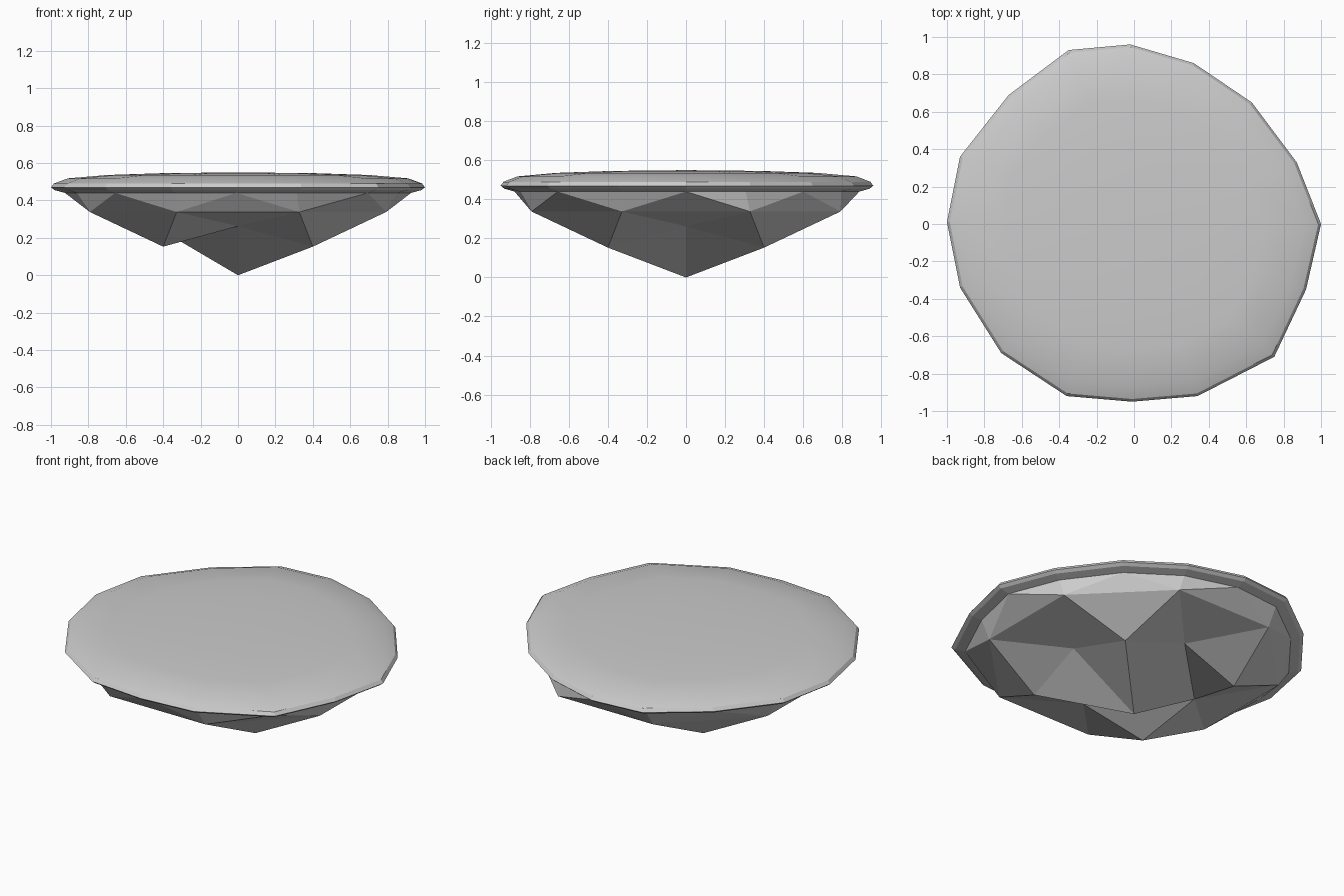
import bpy, bmesh
from math import sin, cos, pi
from mathutils import Vector

if "Cube" in bpy.data.objects:
    bpy.data.objects.remove(bpy.data.objects["Cube"])

# Slightly irregular sixteen-sided girdle outline, counter-clockwise from +x
outline = [(1, 0), (.87, .33), (.63, .65), (.32, .86), (-.02, .96), (-.35, .93),
           (-.67, .69), (-.93, .36), (-1, .01), (-.93, -.34), (-.71, -.69), (-.36, -.92),
           (-.01, -.95), (.34, -.92), (.75, -.71), (.92, -.35)]

bm = bmesh.new()


def ring(scale, z):
    return [bm.verts.new((x * scale, y * scale, z)) for x, y in outline]


def bridge(a, b, smooth=False):
    for i in range(16):
        j = (i + 1) % 16
        bm.faces.new((a[i], a[j], b[j], b[i])).smooth = smooth


def polar(r, deg, z):
    a = deg * pi / 180
    return bm.verts.new((r * cos(a), r * sin(a), z))


# Girdle: thin bands around the widest line
lower = ring(.925, .44)
girdle_low = ring(.98, .455)
girdle = ring(1, .47)
girdle_top = ring(.985, .49)
bridge(lower, girdle_low)
bridge(girdle_low, girdle)
bridge(girdle, girdle_top)

# Crown: shallow smooth dome
previous = girdle_top
for s, z in ((.91, .518), (.7, .536), (.4, .546)):
    current = ring(s, z)
    bridge(previous, current, True)
    previous = current
apex = bm.verts.new((0, 0, .55))
for i in range(16):
    bm.faces.new((previous[i], previous[(i + 1) % 16], apex)).smooth = True

# Pavilion points: outer ring of eight, four valleys on the axes, four diagonal peaks
outer = [polar(.857, 22.5 + 45 * k, .338) for k in range(8)]
valley = [polar(.445, 90 * k, .262) for k in range(4)]
peak = [polar(.566, 45 + 90 * k, .153) for k in range(4)]
culet = bm.verts.new((0, 0, 0))

# Upper pavilion facets between the girdle and the outer ring
for k in range(8):
    o, o2 = outer[k], outer[(k + 1) % 8]
    a, b, c = (lower[(2 * k + n) % 16] for n in (1, 2, 3))
    bm.faces.new((o, b, a))
    bm.faces.new((o, o2, b))
    bm.faces.new((o2, c, b))

# Lower pavilion facets, with the two left quadrants folded the other way
for k in range(4):
    v, v2, p = valley[k], valley[(k + 1) % 4], peak[k]
    o0, o1, o2 = outer[2 * k - 1], outer[2 * k], outer[2 * k + 1]
    bm.faces.new((v, o0, o1))
    bm.faces.new((p, o1, o2))
    bm.faces.new((v, o1, p))
    bm.faces.new((p, o2, v2))
    if k in (1, 2):
        bm.faces.new((culet, v, v2))
        bm.faces.new((v, p, v2))
    else:
        bm.faces.new((culet, v, p))
        bm.faces.new((culet, p, v2))

bmesh.ops.recalc_face_normals(bm, faces=bm.faces[:])
mesh = bpy.data.meshes.new("cut_gem")
bm.to_mesh(mesh)
bm.free()
gem = bpy.data.objects.new("cut_gem", mesh)
bpy.context.collection.objects.link(gem)
